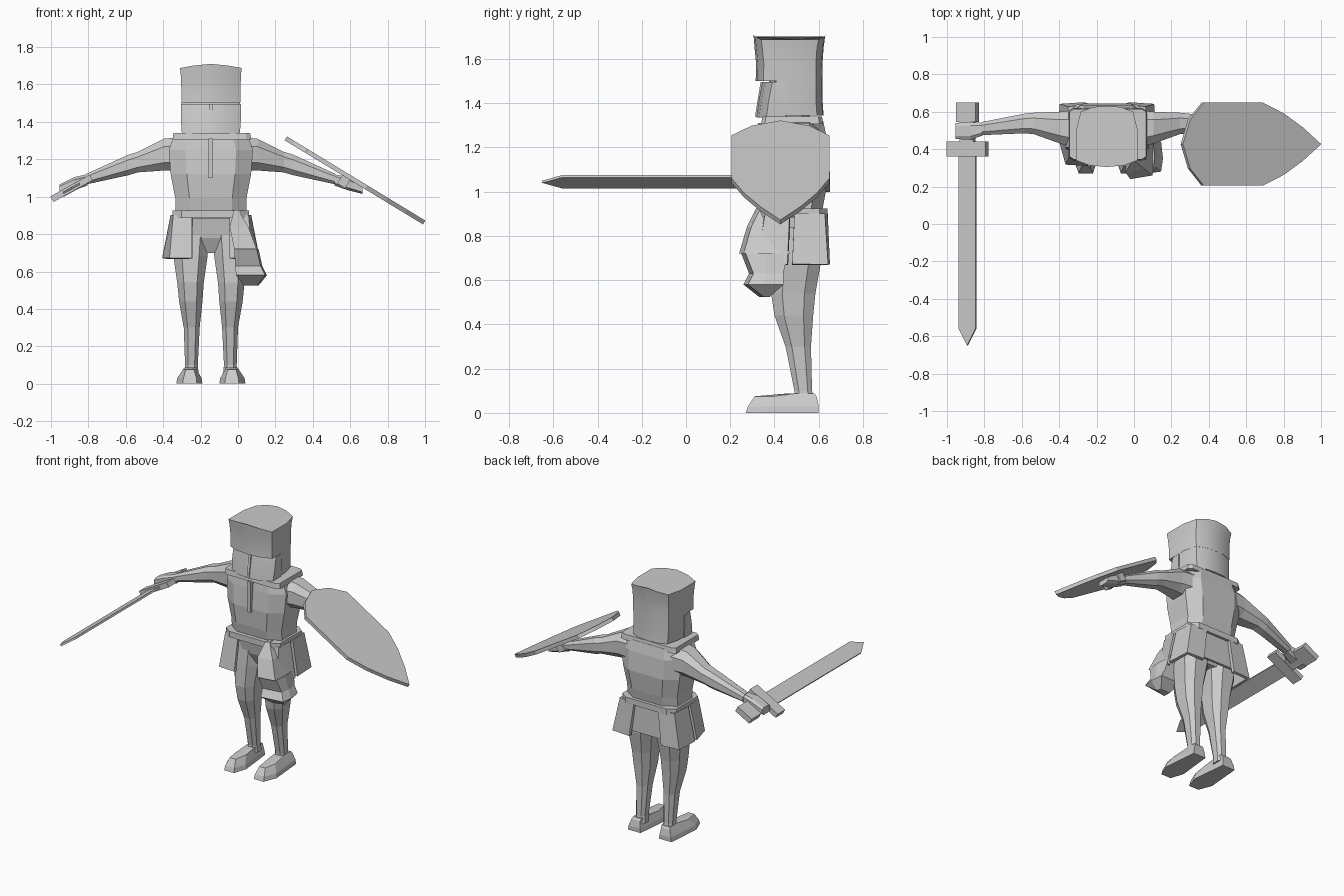
import bpy, bmesh, math
from mathutils import Matrix

if "Cube" in bpy.data.objects:
    bpy.data.objects.remove(bpy.data.objects["Cube"])

CX = -0.145   # body centre line
steel = bpy.data.materials.new("plain grey steel")
steel.diffuse_color = (0.6, 0.6, 0.6, 1)
steel.use_nodes = True
steel.node_tree.nodes["Principled BSDF"].inputs["Base Color"].default_value = steel.diffuse_color


def finish(name, bm, smooth=None):
    bmesh.ops.recalc_face_normals(bm, faces=bm.faces)
    me = bpy.data.meshes.new(name)
    bm.to_mesh(me)
    bm.free()
    ob = bpy.data.objects.new(name, me)
    bpy.context.collection.objects.link(ob)
    me.materials.append(steel)
    if smooth:
        bpy.context.view_layer.objects.active = ob
        ob.select_set(True)
        bpy.ops.object.shade_smooth_by_angle(angle=math.radians(smooth))
        ob.select_set(False)
    return ob


def loft(name, rings, smooth=None, matrix=None):
    bm = bmesh.new()
    vs = [[bm.verts.new(p) for p in r] for r in rings]
    n = len(rings[0])
    for a, b in zip(vs, vs[1:]):
        for i in range(n):
            j = (i + 1) % n
            bm.faces.new((a[i], a[j], b[j], b[i]))
    bm.faces.new(vs[0][::-1])
    bm.faces.new(vs[-1])
    if matrix:
        bm.transform(matrix)
    return finish(name, bm, smooth)


def octagon(a0, a1, b0, b1, c):
    # rectangle with cut corners; c is the cut as a share of each side
    da, db = (a1 - a0) * c, (b1 - b0) * c
    return [(a0 + da, b0), (a1 - da, b0), (a1, b0 + db), (a1, b1 - db),
            (a1 - da, b1), (a0 + da, b1), (a0, b1 - db), (a0, b0 + db)]


def up(spec, c, s=1):
    # rings stacked in z, x measured from the body centre, s = side
    return [[(CX + s * a, b, z) for a, b in octagon(x0, x1, y0, y1, c)]
            for z, x0, x1, y0, y1 in spec]


def out(spec, c, s=1):
    # rings stacked sideways from the body centre
    return [[(CX + s * d, a, b) for a, b in octagon(y0, y1, z0, z1, c)]
            for d, y0, y1, z0, z1 in spec]


def box(name, x0, x1, y0, y1, z0, z1, matrix=None):
    r = [(x0, y0), (x1, y0), (x1, y1), (x0, y1)]
    return loft(name, [[(x, y, z) for x, y in r] for z in (z0, z1)], matrix=matrix)


def plate(name, top, bottom, thick):
    bm = bmesh.new()
    a = [bm.verts.new(p) for p in top]
    b = [bm.verts.new(p) for p in bottom]
    for i in range(len(a) - 1):
        bm.faces.new((a[i], a[i + 1], b[i + 1], b[i]))
    ob = finish(name, bm)
    m = ob.modifiers.new("thickness", "SOLIDIFY")
    m.thickness, m.offset = thick, 0
    return ob


# Torso, hips, belt and collar
loft("torso", up([(0.88, -.19, .19, .37, .61), (0.99, -.19, .19, .35, .63),
                  (1.12, -.215, .215, .34, .645), (1.25, -.225, .225, .35, .635),
                  (1.32, -.20, .20, .36, .62)], .2))
loft("hips", up([(0.70, -.06, .06, .44, .58), (0.78, -.17, .17, .40, .61),
                 (0.90, -.18, .18, .38, .61)], .2))
loft("belt", up([(z, -.205, .205, .335, .64) for z in (.885, .925)], .12))
loft("collar", up([(1.305, -.205, .215, .34, .62), (1.34, -.20, .21, .345, .615)], .06))
box("chest_ridge", CX - .012, CX + .012, .325, .37, 1.10, 1.31)
loft("neck", up([(1.3, -.08, .08, .42, .56), (1.4, -.08, .08, .42, .56)], .25))


# Helmet: bulged shell with a raised brow and a separate visor
def helm(z, w, f, b, rise=0.0):
    half = [(0, f, rise), (.55, f + .008, rise * .6), (1, f + .035, 0),
            (1.0, .5, 0), (.85, b - .03, 0), (.45, b - .004, rise * .6), (0, b, rise)]
    pts = [(CX + w * x, y, z + r) for x, y, r in half]
    return pts + [(CX - w * x, y, z + r) for x, y, r in half[-2:0:-1]]


loft("helmet", [helm(1.50, .157, .315, .618), helm(1.58, .158, .317, .617),
                helm(1.65, .161, .310, .622), helm(1.688, .165, .305, .63, .022)], 50)
loft("helmet_lower", [helm(1.345, .152, .36, .622), helm(1.42, .155, .37, .617),
                      helm(1.505, .156, .375, .617)], 50)
loft("visor", [[(CX + x, y, z) for x, y in
                [(-w, .45), (-w, f + .045), (-w * .55, f + .012), (0, f),
                 (w * .55, f + .012), (w, f + .045), (w, .45)]]
               for z, w, f in [(1.335, .155, .318), (1.42, .161, .330), (1.495, .160, .345)]], 50)
loft("visor_ridge", [[(CX + x, f + y, z) for x, y in
                      [(-.008, .02), (-.008, -.006), (.008, -.006), (.008, .02)]]
                     for z, f in [(1.34, .318), (1.495, .343)]])

# Parts that repeat left and right
for side, s in (("right", -1), ("left", 1)):
    loft(side + "_leg", up([(0.05, .065, .140, .49, .58), (0.10, .070, .138, .49, .57),
                            (0.30, .060, .145, .45, .565), (0.44, .045, .170, .40, .575),
                            (0.54, .038, .180, .385, .585), (0.68, .018, .200, .39, .61),
                            (0.84, .005, .195, .40, .62)], .25, s))
    # Boot: wide sole and a narrow sloping top
    loft(side + "_foot", [[(CX + s * x, y, z) for x, y in p] for z, p in (
        (0, [(.075, .27), (.15, .27), (.185, .36), (.165, .60), (.07, .60), (.045, .36)]),
        (.03, [(.078, .28), (.147, .28), (.18, .36), (.16, .60), (.075, .60), (.05, .36)]),
        (.075, [(.09, .31), (.135, .31), (.15, .40), (.145, .59), (.08, .59), (.075, .40)]),
        (.088, [(.10, .46), (.12, .46), (.14, .50), (.14, .58), (.075, .58), (.075, .50)]))])
    loft(side + "_arm", out([(.15, .40, .61, 1.14, 1.32), (.25, .43, .60, 1.14, 1.31),
                             (.39, .48, .595, 1.13, 1.24), (.44, .485, .59, 1.115, 1.225),
                             (.67, .475, .545, 1.065, 1.12)], .25, s))
    loft(side + "_hand", out([(.66, .475, .54, 1.06, 1.12), (.73, .45, .545, 1.035, 1.105),
                              (.81, .455, .54, 1.015, 1.065)], .2, s))

    # Hip plates: one wraps the front corner, one the back corner
    def row(z, pts):
        return [(CX + s * x, y, z) for x, y in pts]
    plate(side + "_front_hip_plate",
          row(.90, [(.10, .36), (.195, .365), (.205, .47)]),
          row(.67, [(.10, .32), (.215, .325), (.25, .46)]), .02)
    plate(side + "_back_hip_plate",
          row(.90, [(.205, .49), (.20, .62), (.09, .63)]),
          row(.67, [(.25, .48), (.245, .635), (.12, .64)]), .022)

plate("back_skirt", [(CX + x, .615, .90) for x in (-.11, 0, .11)],
      [(CX + x, .62, .70) for x in (-.13, 0, .13)], .015)

# Faceted hip pouch hanging from a strap
loft("pouch_strap", [[(x0, y0, z), (x1, y0 + .02, z), (x1, y1, z), (x0, y1, z)]
                     for z, x0, x1, y0, y1 in [(.93, -.02, .0, .32, .37), (.84, -.045, .055, .275, .41),
                                               (.72, -.02, .10, .24, .47)]])
loft("pouch", [[(x0, y0, z), (x1, y0 + .02, z), (x1 + .01, (y0 + y1) / 2, z), (x1, y1, z), (x0, y1, z)]
               for z, x0, x1, y0, y1 in [(.72, -.02, .10, .25, .46), (.63, -.015, .12, .285, .44),
                                         (.58, -.01, .145, .26, .44), (.525, .03, .10, .33, .38)]])

# Sword, tilted about its own length
tilt = Matrix.Translation((-.89, 0, 1.045)) @ Matrix.Rotation(math.radians(-29), 4, 'Y')
w = .051
loft("sword_blade", [[(x, y, z) for x, y in
                      [(-w, .40), (-w, -.56), (0, -.65), (w, -.56), (w, .40)]]
                     for z in (-.006, .006)], matrix=tilt)
box("sword_guard", -.12, .12, .36, .44, -.017, .017, tilt)
box("sword_grip", -.04, .04, .43, .57, -.014, .014, tilt)
box("sword_pommel", -.06, .06, .545, .65, -.02, .02, tilt)

# Shield: outline lies on a slab sloping down and outwards
half = [(0, 0), (.045, .13), (.13, .222), (.50, .222), (.63, .165), (.75, .09), (.865, 0)]
outline = half + [(u, -v) for u, v in half[-2:0:-1]]
slope = Matrix.Translation((.262, .427, 1.322)) @ Matrix.Rotation(math.radians(31.3), 4, 'Y')
loft("shield", [[(u, v, z) for u, v in outline] for z in (-.024, 0)], matrix=slope)
for y in (-.02, .10):
    box("shield_strap", .36, .41, y, y + .03, -.075, -.02, slope)
